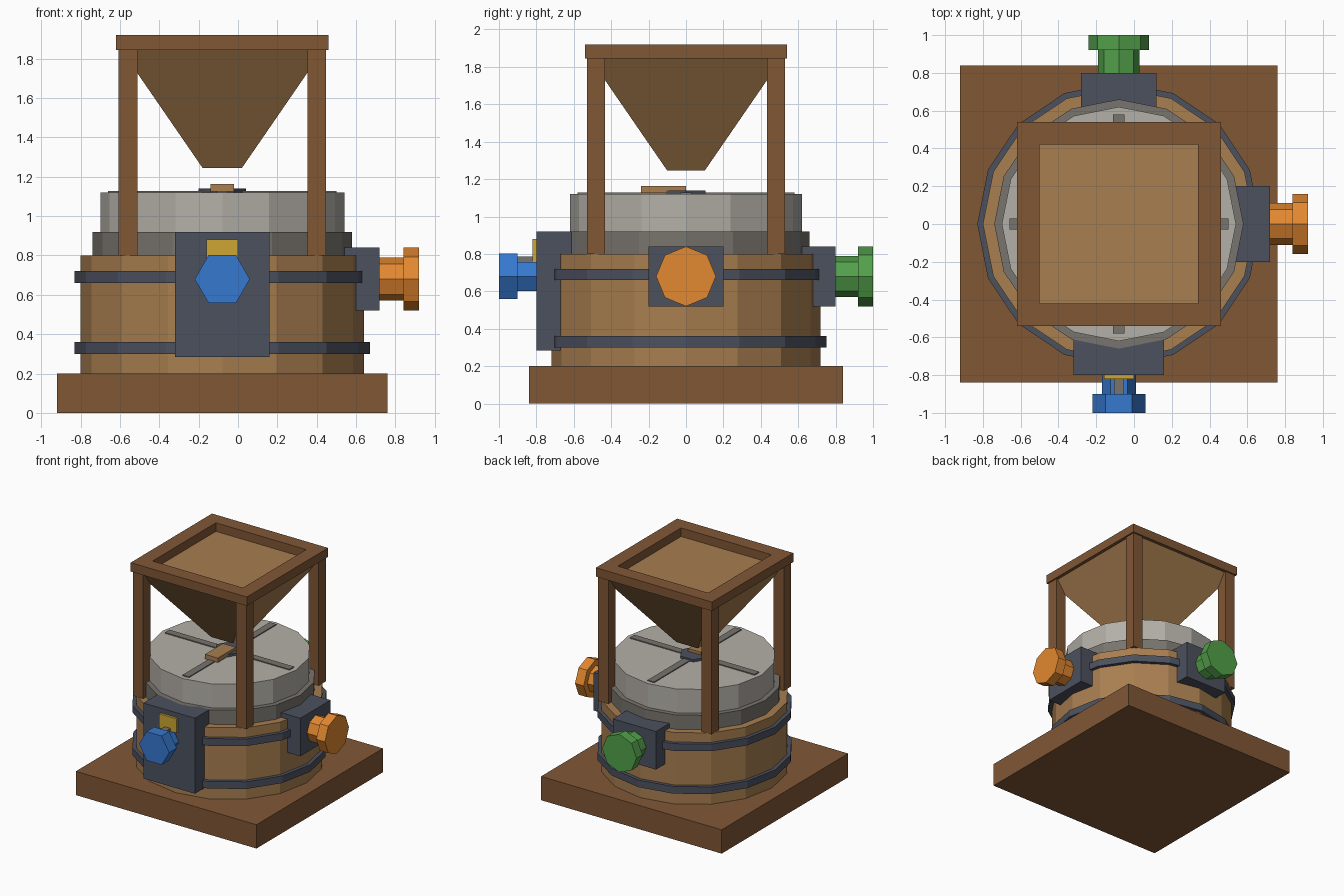
import bpy, bmesh, math
from mathutils import Matrix, Vector

if "Cube" in bpy.data.objects:
    bpy.data.objects.remove(bpy.data.objects["Cube"])

CX = -0.08  # the body's axis


def srgb(r, g, b):
    f = lambda c: c / 12.92 if c <= 0.04045 else ((c + 0.055) / 1.055) ** 2.4
    return (f(r / 255), f(g / 255), f(b / 255), 1)


def mat(name, *rgb):
    m = bpy.data.materials.new(name)
    m.diffuse_color = srgb(*rgb)
    m.use_nodes = True
    m.node_tree.nodes["Principled BSDF"].inputs["Base Color"].default_value = m.diffuse_color
    return m


DARK_WOOD = mat("dark wood", 128, 87, 53)
LIGHT_WOOD = mat("light wood", 168, 126, 80)
IRON = mat("iron", 76, 81, 94)
STONE = mat("light stone", 180, 176, 168)
DARK_STONE = mat("dark stone", 120, 116, 109)
BLUE = mat("blue", 54, 120, 206)
ORANGE = mat("orange", 226, 136, 48)
GREEN = mat("green", 82, 160, 74)
BRASS = mat("brass yellow", 205, 166, 50)


def finish(name, bm, material):
    bmesh.ops.recalc_face_normals(bm, faces=bm.faces)
    me = bpy.data.meshes.new(name)
    bm.to_mesh(me)
    bm.free()
    me.materials.append(material)
    ob = bpy.data.objects.new(name, me)
    bpy.context.collection.objects.link(ob)
    return ob


def box(name, x, y, z, material):
    """Box from (min, max) ranges; x and y are relative to the body's axis."""
    bm = bmesh.new()
    bmesh.ops.create_cube(bm, size=1)
    for v in bm.verts:
        v.co = Vector([a[0] + (a[1] - a[0]) * (c + 0.5) for a, c in zip((x, y, z), v.co)])
        v.co.x += CX
    return finish(name, bm, material)


def prism(name, sides, start, axis, length, radius, material):
    """Polygonal cylinder running from start along axis, one corner on a main axis."""
    bm = bmesh.new()
    bmesh.ops.create_cone(bm, cap_ends=True, segments=sides, radius1=radius,
                          radius2=radius, depth=length)
    # fix the first corner on +x whatever the primitive's start angle
    v0 = bm.verts[:][0].co
    turn = Matrix.Rotation(-math.atan2(v0.y, v0.x), 4, 'Z')
    d = Vector(axis)
    rot = {'x': Matrix.Rotation(math.pi / 2, 4, 'Y'),
           'y': Matrix.Rotation(math.pi / 2, 4, 'X'),
           'z': Matrix.Identity(4)}['x' if d.x else 'y' if d.y else 'z']
    centre = Vector(start) + d * length / 2 + Vector((CX, 0, 0))
    bm.transform(Matrix.Translation(centre) @ rot @ turn)
    return finish(name, bm, material)


UP = (0, 0, 1)

# Base and barrel with two iron hoops
box("base", (-.84, .84), (-.84, .84), (0, .2), DARK_WOOD)
prism("barrel", 16, (0, 0, .2), UP, .6, .72, LIGHT_WOOD)
for label, z in (("lower", .3), ("upper", .66)):
    prism(label + "_hoop", 16, (0, 0, z), UP, .06, .75, IRON)

# Millstones with radial grooves, hub and crank block
prism("lower_stone", 16, (0, 0, .8), UP, .12, .66, DARK_STONE)
prism("upper_stone", 16, (0, 0, .92), UP, .2, .62, STONE)
box("groove_x", (-.58, .58), (-.03, .03), (1.11, 1.128), DARK_STONE)
box("groove_y", (-.03, .03), (-.58, .58), (1.11, 1.128), DARK_STONE)
prism("hub", 6, (0, 0, 1.11), UP, .03, .12, IRON)
box("hub_block", (-.06, .06), (-.24, 0), (1.125, 1.163), LIGHT_WOOD)

# Hopper posts and rim
for sx in (-1, 1):
    for sy in (-1, 1):
        box("hopper_post", (sx * .48 - .048, sx * .48 + .048),
            (sy * .48 - .048, sy * .48 + .048), (.8, 1.85), DARK_WOOD)
    box("rim_side", sorted((sx * .42, sx * .54)), (-.54, .54), (1.845, 1.92), DARK_WOOD)
    box("rim_end", (-.42, .42), sorted((sx * .42, sx * .54)), (1.845, 1.92), DARK_WOOD)

# Hopper funnel, filled to its top
bm = bmesh.new()
bmesh.ops.create_cube(bm, size=2)
for v in bm.verts:
    half, z = (.515, 1.848) if v.co.z > 0 else (.1, 1.245)
    v.co = Vector((CX + v.co.x * half, v.co.y * half, z))
finish("hopper_funnel", bm, LIGHT_WOOD)

# Iron boxes for the three ports
box("front_box", (-.24, .24), (-.8, -.61), (.285, .92), IRON)
box("right_box", (.62, .8), (-.2, .2), (.52, .84), IRON)
box("back_box", (-.2, .2), (.62, .8), (.52, .84), IRON)

# Ports: pipe and end flange
ports = (("front_port", 6, (0, -1, 0), .10, .09, .14, BLUE),
         ("right_port", 8, (1, 0, 0), .12, .11, .16, ORANGE),
         ("back_port", 8, (0, 1, 0), .12, .11, .16, GREEN))
for name, n, d, length, r_pipe, r_flange, m in ports:
    root = Vector(d) * .79 + Vector((0, 0, .68))
    prism(name + "_pipe", n, root, d, length + .02, r_pipe, m)
    prism(name + "_flange", n, root + Vector(d) * (length + .01), d, .2 - length, r_flange, m)

# Brass plate and small bar above the front port
box("brass_plate", (-.08, .08), (-.82, -.79), (.76, .88), BRASS)
box("plate_bar", (-.026, .026), (-.9, -.82), (.74, .785), DARK_STONE)
